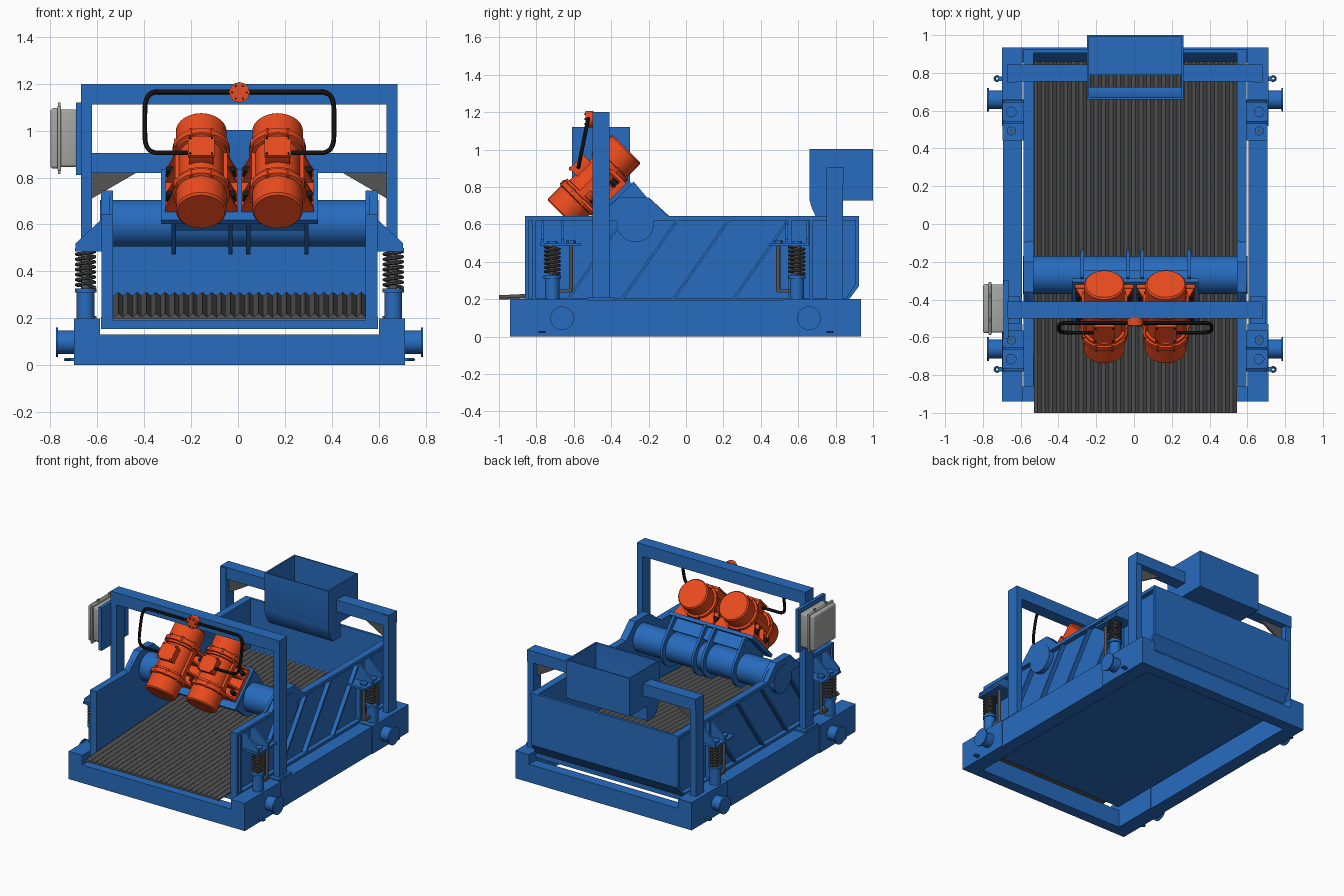
import bpy, bmesh
from math import pi, sin, cos, radians
from mathutils import Matrix, Vector

if "Cube" in bpy.data.objects:
    bpy.data.objects.remove(bpy.data.objects["Cube"])

CX = 0.006  # symmetry plane of the frame


def material(name, *rgb):
    m = bpy.data.materials.new(name)
    m.diffuse_color = (*rgb, 1)
    m.use_nodes = True
    m.node_tree.nodes["Principled BSDF"].inputs["Base Color"].default_value = m.diffuse_color
    return m


BLUE = material("blue_paint", 0.02, 0.15, 0.52)
ORANGE = material("orange_paint", 0.83, 0.07, 0.013)
BLACK = material("black_rubber", 0.012, 0.01, 0.01)
DARK = material("dark_steel", 0.09, 0.09, 0.09)
GREY = material("light_grey", 0.38, 0.38, 0.37)


def finish(name, bm, mat, M=None):
    if M is not None:
        bm.transform(M)
    bmesh.ops.recalc_face_normals(bm, faces=bm.faces)
    me = bpy.data.meshes.new(name)
    bm.to_mesh(me)
    bm.free()
    me.materials.append(mat)
    me.shade_smooth()
    me.set_sharp_from_angle(angle=radians(32))
    ob = bpy.data.objects.new(name, me)
    bpy.context.collection.objects.link(ob)
    return ob


def box(name, x, y, z, mat=BLUE, M=None, bevel=0):
    bm = bmesh.new()
    bmesh.ops.create_cube(bm, size=1)
    size = Matrix.Diagonal((abs(x[1] - x[0]), y[1] - y[0], z[1] - z[0], 1))
    bm.transform(Matrix.Translation((sum(x) / 2, sum(y) / 2, sum(z) / 2)) @ size)
    if bevel:
        bmesh.ops.bevel(bm, geom=bm.edges[:], offset=bevel, segments=3, affect='EDGES', profile=0.5)
    return finish(name, bm, mat, M)


def prism(name, profile, a, b, axis='x', mat=BLUE, M=None):
    """Profile is (y,z) when extruded along x, (x,z) when extruded along y."""
    put = (lambda p, t: (t, p[0], p[1])) if axis == 'x' else (lambda p, t: (p[0], t, p[1]))
    bm = bmesh.new()
    f = bm.faces.new([bm.verts.new(put(p, a)) for p in profile])
    ext = bmesh.ops.extrude_face_region(bm, geom=[f])
    vs = [v for v in ext['geom'] if isinstance(v, bmesh.types.BMVert)]
    bmesh.ops.translate(bm, verts=vs, vec=Vector(put((0, 0), b - a)))
    return finish(name, bm, mat, M)


def cyl(name, p, q, r, mat=BLUE, n=32, M=None):
    p, q = Vector(p), Vector(q)
    bm = bmesh.new()
    bmesh.ops.create_cone(bm, cap_ends=True, segments=n, radius1=r, radius2=r, depth=(q - p).length)
    bm.transform(Matrix.Translation((p + q) / 2) @ (q - p).to_track_quat('Z', 'Y').to_matrix().to_4x4())
    return finish(name, bm, mat, M)


def lathe(name, profile, mat, M, n=40):
    bm = bmesh.new()
    vs = [bm.verts.new((r, 0, h)) for r, h in profile]
    es = [bm.edges.new(e) for e in zip(vs, vs[1:])]
    bmesh.ops.spin(bm, geom=vs + es, cent=(0, 0, 0), axis=(0, 0, 1), angle=2 * pi, steps=n)
    bmesh.ops.remove_doubles(bm, verts=bm.verts, dist=1e-4)
    return finish(name, bm, mat, M)


def tube(name, pts, r, mat, kind='POLY'):
    cu = bpy.data.curves.new(name, 'CURVE')
    cu.dimensions = '3D'
    cu.bevel_depth, cu.bevel_resolution, cu.use_fill_caps = r, 2, True
    sp = cu.splines.new(kind)
    sp.points.add(len(pts) - 1)
    for p, co in zip(sp.points, pts):
        p.co = (*co, 1)
    if kind == 'NURBS':
        sp.use_endpoint_u, sp.order_u, sp.resolution_u = True, 3, 8
    tmp = bpy.data.objects.new(name + "_path", cu)
    me = bpy.data.meshes.new_from_object(tmp)
    bpy.data.objects.remove(tmp)
    bm = bmesh.new()
    bm.from_mesh(me)
    me.materials.clear()
    return finish(name, bm, mat)


# base skid cross beams
for nm, y in (("front", (-0.94, -0.86)), ("rear", (0.855, 0.935))):
    box(nm + "_cross_beam", (CX - 0.6, CX + 0.6), y, (0, 0.13))

# screen basket: pan, rear wall, corrugated screen
box("basket_pan", (CX - 0.59, CX + 0.59), (-0.86, 0.865), (0.155, 0.19))
prism("basket_rear_wall", [(0.925, 0.645), (0.925, 0.27), (0.865, 0.19), (0.845, 0.19), (0.905, 0.28),
                           (0.905, 0.645)], CX - 0.588, CX + 0.588)
N = 27
wave = [(-0.53 + 1.075 * i / (2 * N), 0.221 if i % 2 else 0.205) for i in range(2 * N + 1)]
shear = Matrix(((1, 0, 0, 0), (0, 1, 0, 0), (0, 0.049, 1, 0.049), (0, 0, 0, 1)))
screen = prism("corrugated_screen", wave + [(0.545, 0.197), (-0.53, 0.197)], -1.0, 0.86, 'y', DARK, shear)
screen.data.shade_flat()

SIDE = [(-0.86, 0.19), (0.865, 0.19), (0.925, 0.27), (0.925, 0.645), (-0.09, 0.645), (-0.2, 0.745),
        (-0.36, 0.745), (-0.49, 0.645), (-0.86, 0.645)]
for s, side in ((-1, "left"), (1, "right")):
    X = lambda a, b: tuple(sorted((CX + s * a, CX + s * b)))
    # skid rail with thicker ends
    box(side + "_rail", X(0.6, 0.7), (-0.6, 0.6), (0, 0.195))
    box(side + "_rail_front_end", X(0.595, 0.706), (-0.94, -0.53), (0, 0.2))
    box(side + "_rail_rear_end", X(0.595, 0.706), (0.52, 0.935), (0, 0.2))
    # basket side with flanges and slanted ribs
    prism(side + "_side_plate", SIDE, *X(0.538, 0.556))
    prism(side + "_tube_ear", [(-0.49, 0.62), (-0.07, 0.62), (-0.2, 0.745), (-0.36, 0.745)], *X(0.538, 0.59))
    for i, y in enumerate([(-0.86, -0.47), (-0.1, 0.925)]):
        box(f"{side}_top_flange_{i}", X(0.538, 0.59), y, (0.62, 0.645))
    box(side + "_bottom_flange", X(0.538, 0.59), (-0.86, 0.865), (0.185, 0.205))
    for i, y in enumerate((-0.86, -0.82, 0.545, 0.66, 0.905)):
        box(f"{side}_upright_flange_{i}", X(0.54, 0.588), (y, y + 0.018), (0.27 if i == 4 else 0.19, 0.64))
    for i, y in enumerate((-0.64, -0.35, -0.075, 0.245)):
        prism(f"{side}_slanted_rib_{i}", [(y, 0.2), (y + 0.016, 0.2), (y + 0.316, 0.63), (y + 0.3, 0.63)],
              *X(0.55, 0.586))
    # gantry posts
    box(side + "_front_post", X(0.628, 0.675), (-0.5, -0.41), (0.2, 1.2))
    box(side + "_front_post_foot", X(0.61, 0.69), (-0.53, -0.38), (0.195, 0.21))
    box(side + "_rear_post", X(0.628, 0.675), (0.75, 0.84), (0.2, 0.9))
    prism(side + "_rear_gusset", [(CX + s * 0.63, 0.82), (CX + s * 0.44, 0.82), (CX + s * 0.63, 0.71)],
          0.785, 0.80, 'y', DARK)
    # spring stations, side stubs and lifting eyes
    for t, end, yc in ((1, "front", -0.715), (-1, "rear", 0.593)):
        nm, x = f"{side}_{end}", CX + s * 0.656
        cyl(nm + "_spring_cup", (x, yc, 0.19), (x, yc, 0.325), 0.038)
        cyl(nm + "_spring_seat", (x, yc, 0.31), (x, yc, 0.327), 0.046)
        cyl(nm + "_spring_core", (x, yc, 0.32), (x, yc, 0.49), 0.018, DARK, 16)
        coil = [(x + 0.039 * cos(k * pi / 8), yc + 0.039 * sin(k * pi / 8), 0.332 + 0.152 * k / 112)
                for k in range(113)]
        tube(nm + "_coil_spring", coil, 0.007, DARK)
        ys = sorted((yc - t * 0.065, yc + t * 0.15))
        box(nm + "_bracket_plate", X(0.55, 0.702), ys, (0.485, 0.5))
        for i, dy in enumerate((-0.06, 0.05)):
            g = [(CX + s * a, z) for a, z in ((0.55, 0.49), (0.698, 0.49), (0.698, 0.52), (0.59, 0.62), (0.55, 0.62))]
            prism(f"{nm}_bracket_gusset_{i}", g, yc + dy, yc + dy + 0.013, 'y')
        cyl(nm + "_spring_cap", (x, yc, 0.5), (x, yc, 0.512), 0.028)
        yr = yc + t * 0.1
        cyl(nm + "_lock_rod", (x, yr, 0.24), (x, yr, 0.515), 0.011, DARK, 16)
        cyl(nm + "_lock_nut", (x, yr, 0.5), (x, yr, 0.515), 0.026, BLUE, 6)
        box(nm + "_lock_link", X(0.645, 0.667), sorted((yc, yr)), (0.235, 0.255), DARK)
        ye = yc + t * 0.053 if t > 0 else yc + 0.065
        cyl(nm + "_side_stub", (CX + s * 0.69, ye, 0.098), (CX + s * 0.776, ye, 0.098), 0.05)
        cyl(nm + "_stub_flange", (CX + s * 0.774, ye, 0.098), (CX + s * 0.783, ye, 0.098), 0.063)
        yl = -t * 0.77
        box(nm + "_eye_tab", X(0.7, 0.725), (yl - 0.012, yl + 0.012), (0.018, 0.03))
        ring = [(CX + s * 0.731 + 0.012 * cos(k * pi / 8), yl + 0.012 * sin(k * pi / 8), 0.024) for k in range(17)]
        tube(nm + "_lifting_eye", ring, 0.006, BLUE)

# gantry beams
box("front_gantry_beam", (CX - 0.675, CX + 0.675), (-0.5, -0.41), (1.112, 1.2))
box("rear_gantry_beam_left", (CX - 0.675, CX - 0.25), (0.755, 0.845), (0.82, 0.905))
box("rear_gantry_beam_right", (CX + 0.25, CX + 0.675), (0.755, 0.845), (0.82, 0.905))

# feed hopper: open box with a floor behind and a curved spout in front
HX, W = (-0.249, 0.261), 0.01
CH = [(0.66, 1.003), (0.66, 0.73), (0.672, 0.69), (0.69, 0.65), (0.715, 0.62)]
prism("hopper_front", CH + [(y + W, z) for y, z in CH[::-1]], *HX)
for i, x in enumerate((HX[0], HX[1] - W)):
    prism(f"hopper_side_{i}", CH + [(0.8, 0.62), (0.8, 0.728), (1.0, 0.728), (1.0, 1.003)], x, x + W)
box("hopper_back", HX, (0.99, 1.0), (0.728, 1.003))
box("hopper_floor", HX, (0.79, 1.0), (0.728, 0.738))
box("hopper_spout_back", HX, (0.79, 0.8), (0.62, 0.738))

# cross tube with collar plates carrying the motor bed
cyl("cross_tube", (CX - 0.594, -0.27, 0.605), (CX + 0.594, -0.27, 0.605), 0.1, n=48)
tilt = Matrix.Rotation(radians(-45), 4, 'X')
BED = Matrix.Translation((CX, -0.492, 0.829)) @ tilt  # local z = motor axis, local y = towards tube
for i, x in enumerate((-0.28, -0.038, 0.038, 0.286)):
    arc = [(0.315 + 0.135 * cos(a), 0.135 * sin(a)) for a in [-pi / 2 + pi * k / 24 for k in range(25)]]
    prism(f"tube_collar_{i}", arc + [(0.15, 0.15), (0.15, -0.15)], x - 0.009, x + 0.009, M=BED)
box("motor_bed_plate", (-0.335, 0.335), (0.128, 0.152), (-0.17, 0.135), M=BED)
for i, z in enumerate((-0.12, 0.1)):
    box(f"motor_bed_web_{i}", (-0.29, 0.29), (0.14, 0.24), (z, z + 0.012), M=BED)

# vibration motors
half = [(0, 0.247), (0.1, 0.247), (0.108, 0.238), (0.108, 0.14), (0.122, 0.135), (0.122, 0.108), (0.112, 0.104),
        (0.112, 0.09), (0.097, 0.088)]
for s, side in ((-1, "left"), (1, "right")):
    M = Matrix.Translation((CX + s * 0.163, -0.492, 0.829)) @ tilt
    nm = side + "_motor"
    lathe(nm + "_body", half + [(r, -h) for r, h in half[::-1]], ORANGE, M)
    for k in range(8):
        a = pi / 8 + k * pi / 4
        c, d = 0.116 * cos(a), 0.116 * sin(a)
        for e in (-1, 1):
            cyl(f"{nm}_flange_bolt_{k}_{e}", (c, d, e * 0.1), (c, d, e * 0.143), 0.009, ORANGE, 6, M)
    box(nm + "_terminal_box", (-0.052, 0.052), (-0.132, -0.07), (-0.045, 0.06), ORANGE, M, 0.004)
    box(nm + "_terminal_lid", (-0.057, 0.057), (-0.142, -0.13), (-0.05, 0.065), ORANGE, M)
    for i, (a, b) in enumerate(((-1, -1), (-1, 1), (1, -1), (1, 1))):
        cyl(f"{nm}_lid_screw_{i}", (a * 0.046, -0.14, 0.0075 + b * 0.046), (a * 0.046, -0.146, 0.0075 + b * 0.046),
            0.005, BLACK, 8, M)
    # feet with ribs and bolts
    for e in (-1, 1):
        box(f"{nm}_foot_{e}", (e * 0.05, e * 0.155), (0.1, 0.128), (-0.12, 0.115), ORANGE, M)
        for i, z in enumerate((-0.12, -0.047, 0.03, 0.1)):
            g = [(e * 0.08, -0.02), (e * 0.1, -0.02), (e * 0.152, 0.105), (e * 0.05, 0.105)]
            bm_rot = M @ Matrix(((1, 0, 0, 0), (0, 0, 1, 0), (0, 1, 0, 0), (0, 0, 0, 1)))
            prism(f"{nm}_foot_rib_{e}_{i}", g, z, z + 0.014, 'y', ORANGE, bm_rot)
        for i, z in enumerate((-0.075, 0.072)):
            cyl(f"{nm}_foot_bolt_{e}_{i}", (e * 0.134, 0.06, z), (e * 0.134, 0.105, z), 0.018, BLACK, 6, M)
        box(f"{nm}_side_lug_{e}", (e * 0.09, e * 0.112), (-0.02, 0.02), (-0.09, 0.09), ORANGE, M)
    # cable from the junction to the terminal box
    path = [(0, 1.165), (0.2, 1.165), (0.3, 1.165), (0.4, 1.165), (0.405, 1.03), (0.4, 0.905), (0.29, 0.905), (0.2, 0.905)]
    tube(side + "_cable", [(CX + s * x, -0.575 + (z - 0.905) * 0.2, z) for x, z in path], 0.0105, BLACK, 'NURBS')

# cable junction on the front beam
cyl("cable_junction", (CX, -0.495, 1.163), (CX, -0.538, 1.163), 0.044, ORANGE, 12)
for k in range(6):
    a = k * pi / 3
    p = (CX + 0.031 * cos(a), 1.163 + 0.031 * sin(a))
    cyl(f"junction_screw_{k}", (p[0], -0.535, p[1]), (p[0], -0.543, p[1]), 0.005, BLACK, 8)

# control cabinet and its mounting plate
box("cabinet_plate", (-0.69, -0.665), (-0.61, -0.3), (0.81, 1.12))
box("cabinet_body", (-0.765, -0.685), (-0.575, -0.32), (0.845, 1.09), GREY, bevel=0.012)
box("cabinet_rim", (-0.77, -0.755), (-0.588, -0.308), (0.828, 1.106), GREY, bevel=0.005)
box("cabinet_door", (-0.8, -0.76), (-0.578, -0.318), (0.838, 1.096), GREY, bevel=0.014)
for i, y in enumerate((-0.52, -0.39)):
    box(f"cabinet_latch_{i}", (-0.768, -0.757), (y, y + 0.02), (0.815, 1.12), GREY)
